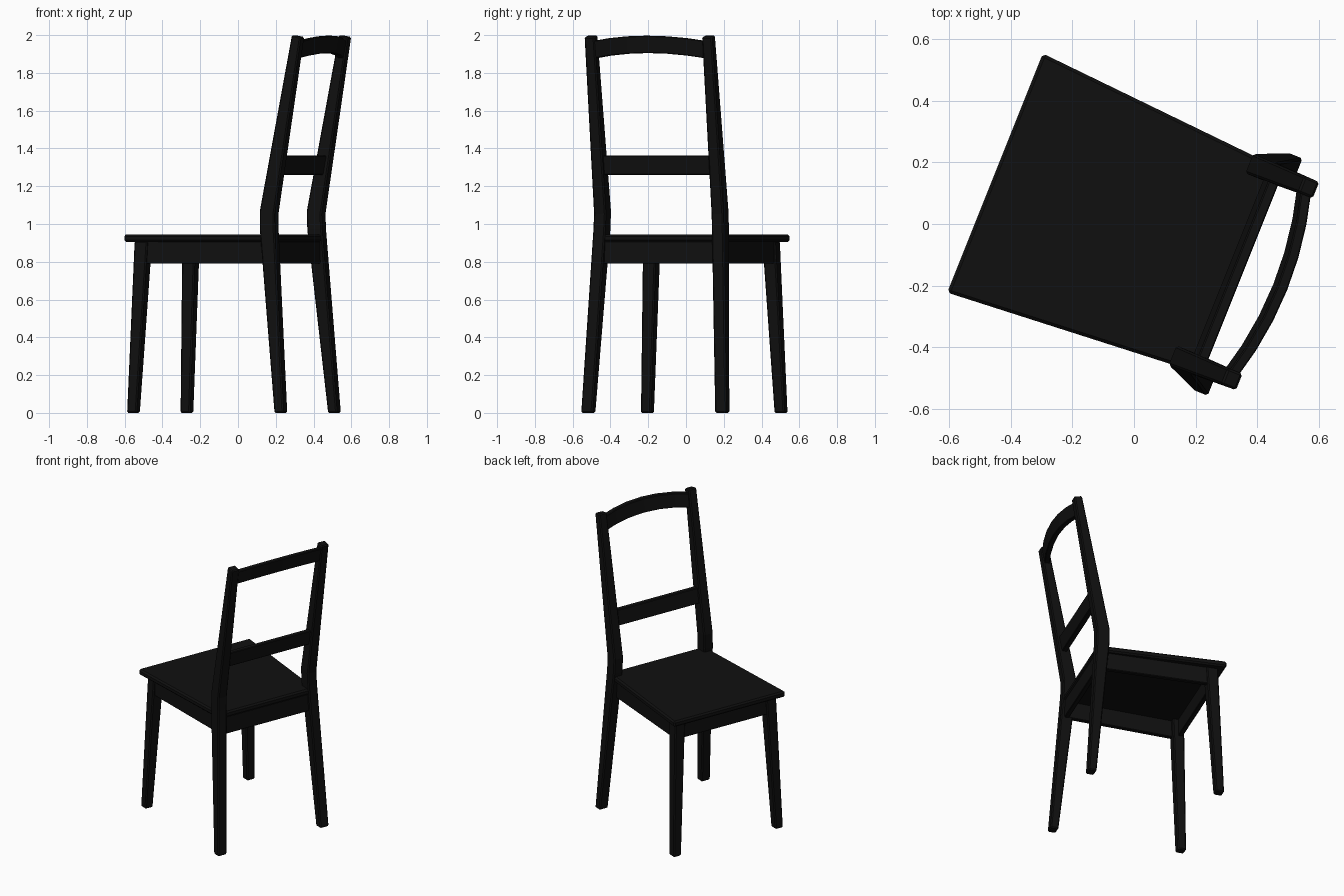
import bpy, bmesh, math
from mathutils import Matrix

if "Cube" in bpy.data.objects:
    bpy.data.objects.remove(bpy.data.objects["Cube"])

# Chair is built in its own frame: u = backwards, v = sideways, then turned
PLACE = Matrix.Rotation(math.radians(-21.8), 4, 'Z') @ Matrix.Translation((0, -0.014, 0))

black = bpy.data.materials.new("black_paint")
black.diffuse_color = (0.005, 0.005, 0.005, 1)
black.use_nodes = True
black.node_tree.nodes["Principled BSDF"].inputs["Base Color"].default_value = black.diffuse_color


def loft(name, rings, bevel=0.007):
    """Skin a list of four-cornered rings into a closed solid."""
    bm = bmesh.new()
    rows = [[bm.verts.new(PLACE @ Matrix.Translation(p).translation) for p in r] for r in rings]
    for a, b in zip(rows, rows[1:]):
        for i in range(4):
            j = (i + 1) % 4
            bm.faces.new((a[i], a[j], b[j], b[i]))
    bm.faces.new(rows[0][::-1])
    bm.faces.new(rows[-1])
    bmesh.ops.recalc_face_normals(bm, faces=bm.faces)
    me = bpy.data.meshes.new(name)
    bm.to_mesh(me)
    bm.free()
    me.materials.append(black)
    ob = bpy.data.objects.new(name, me)
    bpy.context.collection.objects.link(ob)
    m = ob.modifiers.new("soft_edges", 'BEVEL')
    m.width, m.segments = bevel, 1
    m.limit_method, m.angle_limit = 'ANGLE', math.radians(40)
    return ob


def upright(name, stations, side):
    """Leg or post from (u, v, z, depth, width, slant) stations."""
    rings = []
    for u, v, z, d, w, slant in stations:
        rings.append([(u + a * d / 2, side * v + b * w / 2, z - a * slant)
                      for a, b in ((-1, -1), (1, -1), (1, 1), (-1, 1))])
    return loft(name, rings)


def slab(name, front, back, z0, z1, bevel=0.004):
    """Flat trapezoid from (u, v0, v1) at front and back."""
    rings = [[(u, v0, z0), (u, v1, z0), (u, v1, z1), (u, v0, z1)]
             for u, v0, v1 in (front, back)]
    return loft(name, rings, bevel)


def back_rail(name, z0, z1, thick, bow, arch, steps):
    """Cross rail following the lean of the back, optionally curved."""
    lean = lambda z: 0.314 + (z - 1.04) * 0.176
    rings = []
    for i in range(steps + 1):
        t = 2 * i / steps - 1
        k = 1 - t * t
        lo, hi = z0 + arch * k, z1 + arch * k
        ring = [(lean(z) + bow * k + s * thick / 2, t * 0.33, z)
                for z, s in ((lo, -1), (lo, 1), (hi, 1), (hi, -1))]
        rings.append(ring)
    return loft(name, rings, 0.004)


# Seat board, narrower at the back
slab("seat", (-0.48, -0.4175, 0.4175), (0.357, -0.358, 0.358), 0.905, 0.945, 0.01)

# Legs, back posts and side aprons, mirrored left and right
for side, tag in ((-1, "left"), (1, "right")):
    upright("front_leg_" + tag, [(-0.438, 0.381, 0, 0.055, 0.057, 0),
                                 (-0.398, 0.340, 0.908, 0.075, 0.075, 0)], side)
    upright("back_post_" + tag, [(0.403, 0.382, 0, 0.052, 0.065, 0),
                                 (0.319, 0.338, 0.97, 0.085, 0.068, 0),
                                 (0.317, 0.335, 1.06, 0.085, 0.068, 0.006),
                                 (0.482, 0.335, 1.995, 0.052, 0.057, 0.005)], side)
    slab("side_apron_" + tag, (-0.41, side * 0.34, side * 0.37),
         (0.33, side * 0.31, side * 0.34), 0.79, 0.91)

# Front and back aprons
slab("front_apron", (-0.428, -0.35, 0.35), (-0.398, -0.35, 0.35), 0.79, 0.91)
slab("back_apron", (0.32, -0.33, 0.33), (0.35, -0.33, 0.33), 0.79, 0.91)

# Middle slat and curved top rail
back_rail("middle_slat", 1.26, 1.362, 0.034, 0, 0, 1)
back_rail("top_rail", 1.875, 1.967, 0.034, 0.042, 0.03, 6)
